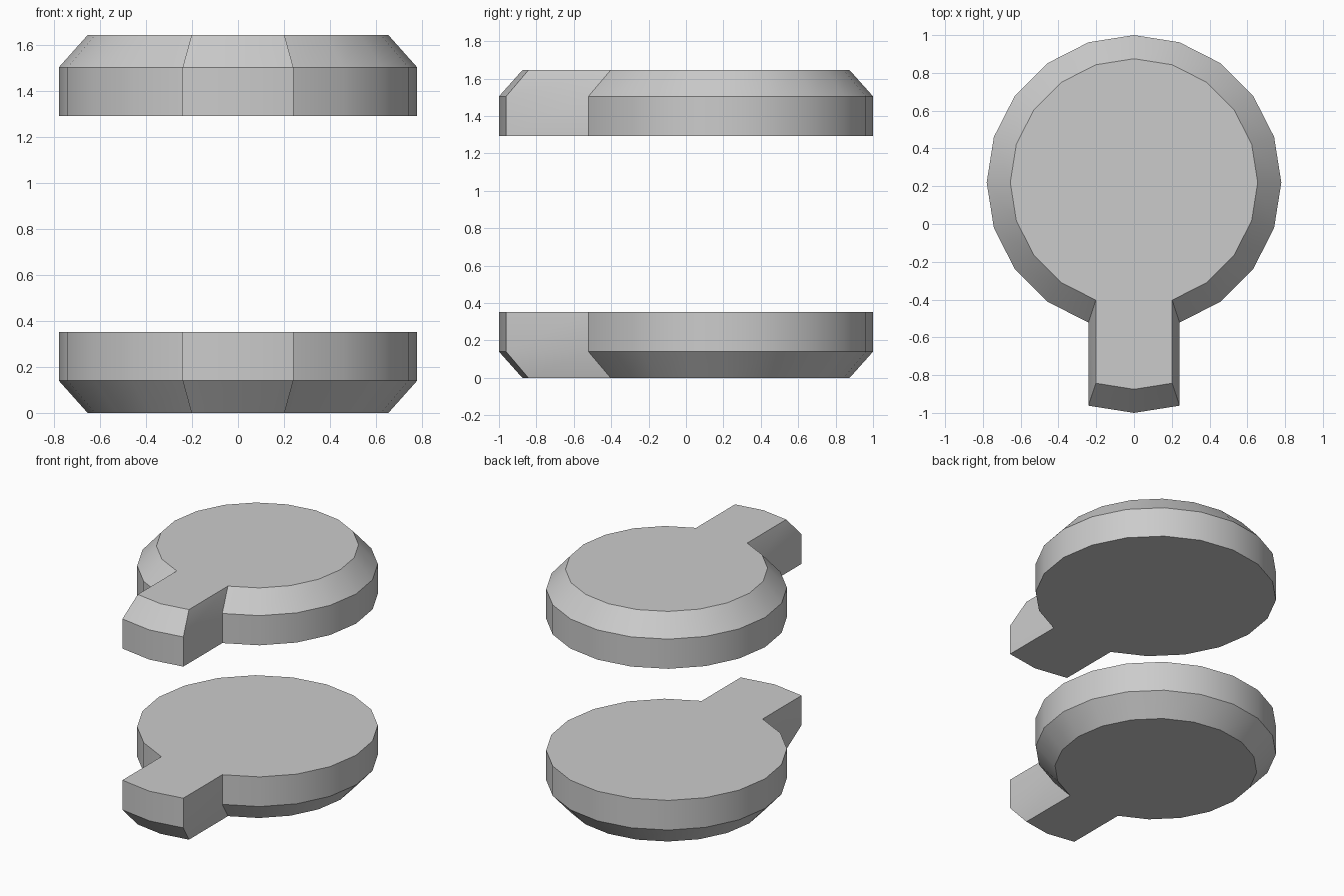
import bpy, bmesh, math

if "Cube" in bpy.data.objects:
    bpy.data.objects.remove(bpy.data.objects["Cube"])

SIDES = 20
CENTER_Y = 0.22
TAB = 0.44   # how far the front segments are pulled out as a tab
R_OUT, R_IN = 0.78, 0.655
HEIGHT = 1.645


def outline(r):
    """Round outline whose two front segments are extended into a tab."""
    pts = []
    for i in range(SIDES):
        a = math.radians(90) + 2 * math.pi * i / SIDES
        x, y = r * math.cos(a), CENTER_Y + r * math.sin(a)
        if i == 9:
            pts += [(x, y), (x, y - TAB)]
        elif i == 10:
            pts.append((x, y - TAB))
        elif i == 11:
            pts += [(x, y - TAB), (x, y)]
        else:
            pts.append((x, y))
    return pts


def plate(name, levels):
    """Loft the outline through (radius, z) levels from bottom to top."""
    bm = bmesh.new()
    rings = [[bm.verts.new((x, y, z)) for x, y in outline(r)] for r, z in levels]
    n = len(rings[0])
    for lo, hi in zip(rings, rings[1:]):
        for i in range(n):
            j = (i + 1) % n
            bm.faces.new((lo[i], lo[j], hi[j], hi[i]))
    bm.faces.new(rings[0][::-1])
    bm.faces.new(rings[-1])
    bmesh.ops.recalc_face_normals(bm, faces=bm.faces[:])
    mesh = bpy.data.meshes.new(name)
    bm.to_mesh(mesh)
    bm.free()
    ob = bpy.data.objects.new(name, mesh)
    bpy.context.collection.objects.link(ob)
    bpy.ops.object.select_all(action='DESELECT')
    ob.select_set(True)
    bpy.context.view_layer.objects.active = ob
    bpy.ops.object.shade_smooth_by_angle(angle=math.radians(30))


# Lower plate tapers downward; upper plate is its mirror image
profile = [(R_IN, 0.0), (R_OUT, 0.14), (R_OUT, 0.352)]
plate("lower_plate", profile)
plate("upper_plate", [(r, HEIGHT - z) for r, z in reversed(profile)])
